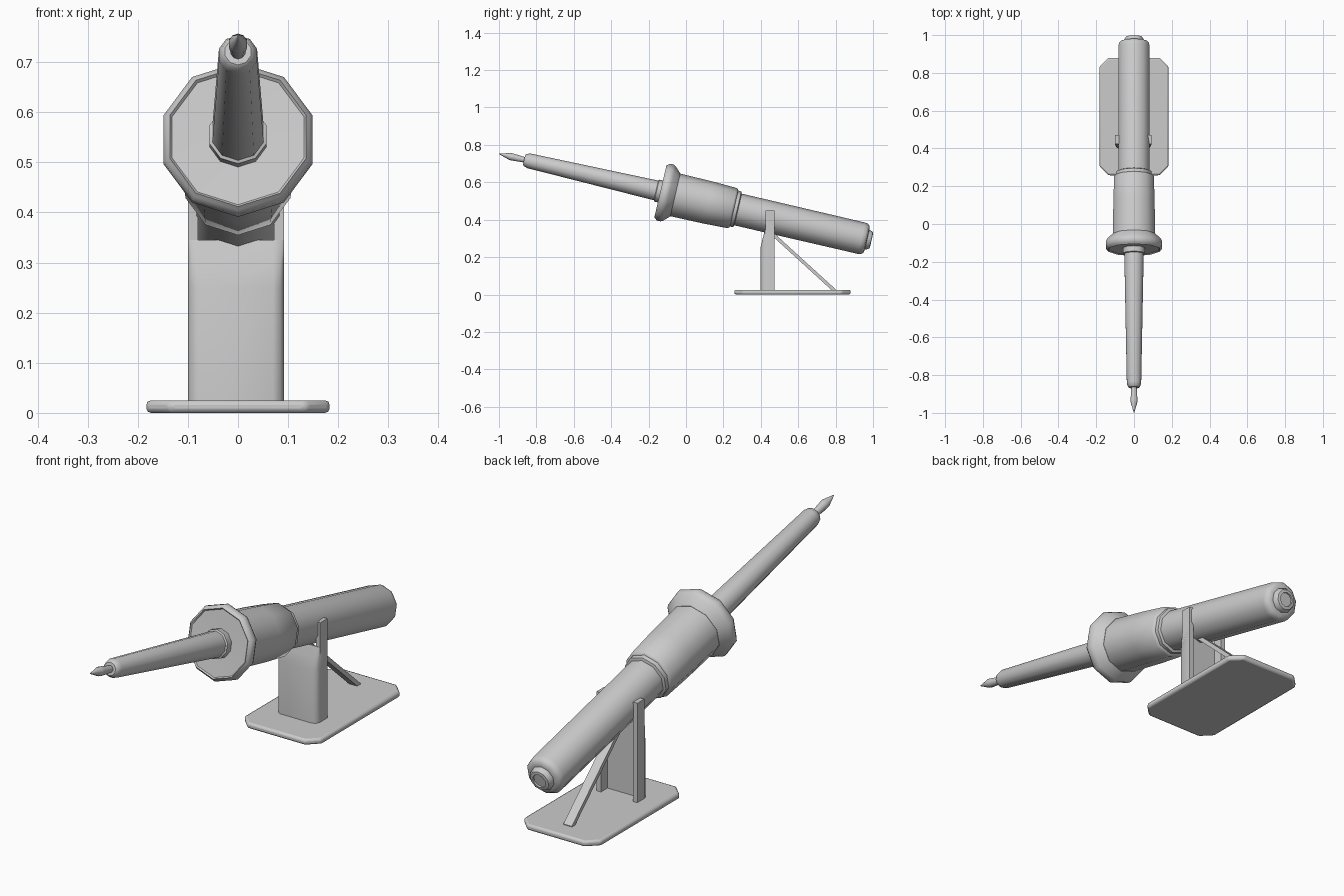
import bpy, bmesh, math
from mathutils import Vector

if "Cube" in bpy.data.objects:
    bpy.data.objects.remove(bpy.data.objects["Cube"], do_unlink=True)

grey = bpy.data.materials.new("light_grey")
grey.use_nodes = True
grey.diffuse_color = (0.6, 0.6, 0.6, 1)
grey.node_tree.nodes["Principled BSDF"].inputs["Base Color"].default_value = (0.6, 0.6, 0.6, 1)

TILT = math.radians(13.1)
TIP = Vector((0, -1, 0.752))
AXIS = Vector((0, math.cos(TILT), -math.sin(TILT)))
UP = Vector((0, math.sin(TILT), math.cos(TILT)))
SIDE = Vector((1, 0, 0))
SIDES = 10


def finish(name, bm, bevel=0.0, segments=1):
    bmesh.ops.recalc_face_normals(bm, faces=bm.faces)
    mesh = bpy.data.meshes.new(name)
    bm.to_mesh(mesh)
    bm.free()
    mesh.materials.append(grey)
    ob = bpy.data.objects.new(name, mesh)
    bpy.context.collection.objects.link(ob)
    if bevel:
        mod = ob.modifiers.new("bevel", "BEVEL")
        mod.width, mod.segments = bevel, segments
    bpy.ops.object.select_all(action="DESELECT")
    ob.select_set(True)
    bpy.context.view_layer.objects.active = ob
    bpy.ops.object.shade_smooth_by_angle(angle=math.radians(40))
    return ob


def loft(name, rings, **kw):
    """Skin a list of equally long point loops and cap both ends."""
    bm = bmesh.new()
    loops = [[bm.verts.new(p) for p in ring] for ring in rings]
    n = len(loops[0])
    for a, b in zip(loops, loops[1:]):
        for i in range(n):
            j = (i + 1) % n
            bm.faces.new((a[i], a[j], b[j], b[i]))
    bm.faces.new(loops[0][::-1])
    bm.faces.new(loops[-1])
    return finish(name, bm, **kw)


def turned(name, profile):
    """Ten-sided turned part; profile is (distance from the tip, radius)."""
    rings = []
    for s, r in profile:
        angles = [math.pi / 2 + math.tau * k / SIDES for k in range(SIDES)]
        rings.append([TIP + AXIS * s + (SIDE * math.cos(a) + UP * math.sin(a)) * r
                      for a in angles])
    return loft(name, rings)


def box(name, x0, x1, y0, y1, z0, z1):
    plan = [(x0, y0), (x1, y0), (x1, y1), (x0, y1)]
    return loft(name, [[(x, y, z) for x, y in plan] for z in (z0, z1)])


# Iron, from the tip to the back
turned("tip", [(0, 0.001), (0.06, 0.019), (0.075, 0.019), (0.15, 0.014)])
turned("shaft", [(0.138, 0.027), (0.143, 0.033), (0.165, 0.040), (0.87, 0.054)])
turned("shaft_collar", [(0.862, 0.053), (0.866, 0.060), (0.9, 0.060)])
turned("guard_flange", [(0.895, 0.05), (0.892, 0.138), (0.886, 0.143), (0.894, 0.149),
                        (0.903, 0.156), (0.922, 0.156), (0.935, 0.150), (0.968, 0.118)])
turned("grip", [(0.95, 0.117), (1.15, 0.115), (1.28, 0.110), (1.288, 0.104), (1.291, 0.098)])
turned("grip_ring", [(1.285, 0.099), (1.308, 0.098), (1.313, 0.086)])
turned("handle", [(1.3, 0.087), (1.99, 0.086), (2.007, 0.083), (2.018, 0.073), (2.021, 0.055)])
turned("handle_cap", [(2.01, 0.055), (2.028, 0.053), (2.043, 0.044), (2.045, 0.031), (2.038, 0.030)])

# Base plate with cut corners
hx, y0, y1, c = 0.183, 0.258, 0.88, 0.047
corners = [(-hx + c, y0), (hx - c, y0), (hx, y0 + c), (hx, y1 - c),
           (hx - c, y1), (-hx + c, y1), (-hx, y1 - c), (-hx, y0 + c)]
loft("base_plate", [[(x, y, z) for x, y in corners] for z in (0, 0.025)],
     bevel=0.009, segments=2)

# Channel-shaped upright, open at the back, leaning back at the top
left, right, back, front, wall, cut = 0.092, -0.100, 0.472, 0.398, 0.02, 0.022
plan = [(right, back), (right, front + cut), (right + cut / 3, front + cut / 3),
        (right + cut, front), (left - cut, front), (left - cut / 3, front + cut / 3),
        (left, front + cut), (left, back), (left - wall, back),
        (left - wall, front + 0.03), (right + wall, front + 0.03), (right + wall, back)]
levels = [(0.004, 0), (0.25, 0), (0.30, 0.012), (0.345, 0.024)]
loft("upright", [[(x, max(y, front + lean), z) for x, y in plan] for z, lean in levels])

# Prongs holding the handle
box("left_prong", left - wall, left, 0.424, back, 0.3, 0.45)
box("right_prong", right, right + wall, 0.424, back, 0.3, 0.45)

# Diagonal strut from the upright down to the base
w, t = 0.02, 0.024
ends = [(0.415, 0.355), (0.80, 0.004)]
loft("strut", [[(-w, y, z), (w, y, z), (w, y, z + t), (-w, y, z + t)] for y, z in ends])
